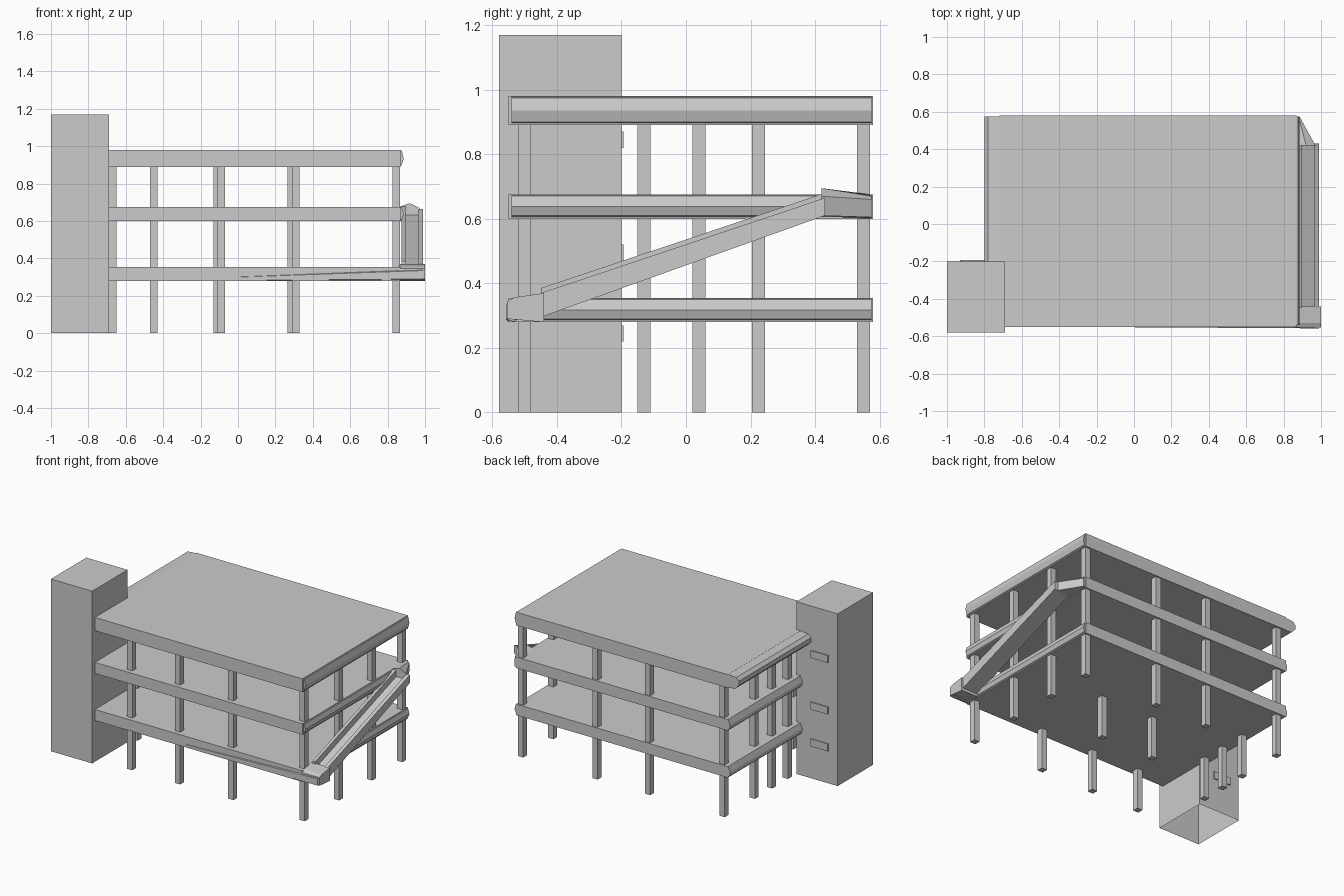
import bpy
import bmesh
from mathutils import Vector

if "Cube" in bpy.data.objects:
    bpy.data.objects.remove(bpy.data.objects["Cube"], do_unlink=True)

concrete = bpy.data.materials.new("concrete grey")
concrete.use_nodes = True
GREY = (0.6, 0.6, 0.6, 1)
concrete.diffuse_color = GREY
concrete.node_tree.nodes["Principled BSDF"].inputs["Base Color"].default_value = GREY


def finish(name, bm):
    bmesh.ops.recalc_face_normals(bm, faces=bm.faces)
    mesh = bpy.data.meshes.new(name)
    bm.to_mesh(mesh)
    bm.free()
    mesh.materials.append(concrete)
    obj = bpy.data.objects.new(name, mesh)
    bpy.context.collection.objects.link(obj)
    return obj


def loft(name, first, second):
    """Solid between two matching outlines."""
    bm = bmesh.new()
    a = [bm.verts.new(p) for p in first]
    b = [bm.verts.new(p) for p in second]
    bm.faces.new(a)
    bm.faces.new(b)
    n = len(a)
    for i in range(n):
        j = (i + 1) % n
        bm.faces.new((a[i], a[j], b[j], b[i]))
    return finish(name, bm)


def box(name, x, y, z):
    def ring(h):
        return [(x[0], y[0], h), (x[1], y[0], h), (x[1], y[1], h), (x[0], y[1], h)]
    return loft(name, ring(z[0]), ring(z[1]))


def along_y(name, outline, y0, y1):
    """Beam with an x-z outline running along y."""
    return loft(name, [(x, y0, z) for x, z in outline], [(x, y1, z) for x, z in outline])


def along_x(name, outline, x0, x1):
    """Beam with a y-z outline running along x."""
    return loft(name, [(x0, y, z) for y, z in outline], [(x1, y, z) for y, z in outline])


# Floor and roof slabs with slightly swollen edge beams
floors = {"lower": (0.28, 0.355), "middle": (0.6, 0.675), "roof": (0.89, 0.98)}
for level, (lo, hi) in floors.items():
    box(level + "_slab", (-0.72, 0.87), (-0.55, 0.58), (lo, hi))
    mid = (lo + hi) / 2
    along_y(level + "_right_edge_beam",
            [(0.86, lo), (0.876, lo + 0.01), (0.886, mid), (0.876, hi - 0.005), (0.86, hi)], -0.54, 0.575)
    if level != "roof":
        along_y(level + "_left_edge_beam",
                [(-0.71, lo), (-0.73, lo + 0.01), (-0.735, mid), (-0.72, hi), (-0.71, hi)], -0.2, 0.575)

# Overhanging roof beam beside the tower
gutter = [(-0.71, 0.89), (-0.77, 0.895), (-0.8, 0.925), (-0.8, 0.955), (-0.78, 0.975), (-0.71, 0.98)]
along_y("roof_left_beam", gutter, -0.2, 0.575)

# Columns: perimeter, interior and tower side
columns = [(x, -0.5) for x in (-0.45, -0.09, 0.31, 0.845)]
columns += [(x, 0.55) for x in (-0.67, -0.11, 0.285)]
columns += [(0.845, y) for y in (-0.13, 0.225, 0.55)]
columns += [(-0.67, y) for y in (-0.13, 0.04, 0.225)]
columns += [(x, 0.04) for x in (-0.11, 0.285)]
for x, y in columns:
    box("column", (x - 0.02, x + 0.02), (y - 0.02, y + 0.02), (0, 0.9))

# Tower: closed shaft with a hollow, open underside
tower = box("tower", (-1, -0.69), (-0.58, -0.2), (0, 1.17))
bm = bmesh.new()
bm.from_mesh(tower.data)
base = min(bm.faces, key=lambda f: f.calc_center_median().z)
bmesh.ops.inset_region(bm, faces=[base], thickness=0.012)
for v in base.verts:
    v.co += Vector((0, 0, 1.13))
bmesh.ops.recalc_face_normals(bm, faces=bm.faces)
bm.to_mesh(tower.data)
bm.free()

# Thin door plates on the tower's rear wall
for z in (0.25, 0.5, 0.85):
    box("tower_door_sill", (-0.93, -0.8), (-0.2, -0.193), (z - 0.03, z + 0.02))

# Ramp: sloping floor between two parapets
def sloped(name, x, drop_top):
    along_x(name, [(-0.45, 0.295), (0.43, 0.61), (0.43, 0.68 - drop_top), (-0.45, 0.385 - drop_top)], *x)


sloped("ramp_floor", (0.88, 0.99), 0.045)
sloped("ramp_outer_parapet", (0.965, 0.99), 0.015)
sloped("ramp_inner_parapet", (0.875, 0.895), 0)

# Landings at the foot and head of the ramp
along_x("ramp_foot_landing", [(-0.553, 0.29), (-0.44, 0.28), (-0.44, 0.37), (-0.53, 0.357), (-0.553, 0.345)], 0.86, 1.0)
loft("ramp_head_landing",
     [(0.86, 0.42, 0.605), (0.97, 0.42, 0.61), (0.97, 0.42, 0.67), (0.92, 0.42, 0.695), (0.86, 0.42, 0.675)],
     [(0.86, 0.575, 0.6), (0.885, 0.575, 0.605), (0.885, 0.575, 0.66), (0.88, 0.575, 0.67), (0.86, 0.575, 0.675)])

# Tapering apron along the front of the lower floor
loft("front_apron",
     [(0.0, -0.545, 0.28), (0.0, -0.552, 0.282), (0.0, -0.552, 0.3), (0.0, -0.545, 0.305)],
     [(0.99, -0.53, 0.28), (0.99, -0.558, 0.29), (0.99, -0.558, 0.335), (0.99, -0.53, 0.352)])
